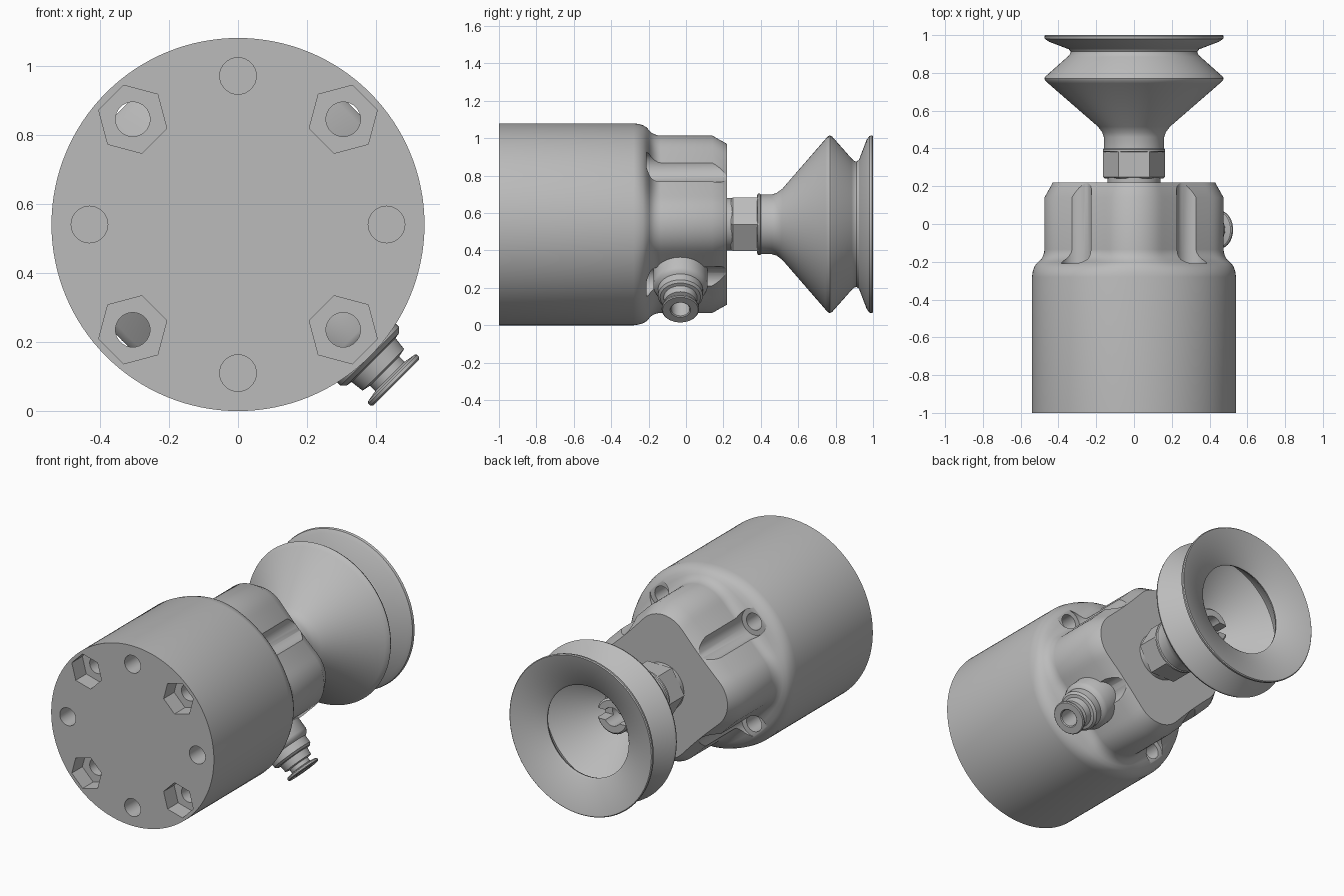
import bpy, bmesh
from math import sin, cos, tan, pi, sqrt, radians
from mathutils import Vector

cube = bpy.data.objects.get("Cube")
if cube:
    bpy.data.objects.remove(cube)

grey = bpy.data.materials.new("light grey")
grey.use_nodes = True
colour = (0.5, 0.5, 0.5, 1)
grey.diffuse_color = colour
grey.node_tree.nodes["Principled BSDF"].inputs["Base Color"].default_value = colour

CENTRE = Vector((0, 0, 0.54))
X, Y, Z = Vector((1, 0, 0)), Vector((0, 1, 0)), Vector((0, 0, 1))


def loft(name, sections, sides=64, frame=(X, Z, Y), origin=CENTRE, turn=0.0):
    """Skin rings of (radius or radius function, distance along axis), capped at both ends."""
    u, v, w = frame
    bm = bmesh.new()
    rings = []
    for radius, along in sections:
        ring = []
        for i in range(sides):
            a = turn + 2 * pi * i / sides
            r = radius(a) if callable(radius) else radius
            ring.append(bm.verts.new(origin + u * r * cos(a) + v * r * sin(a) + w * along))
        rings.append(ring)
    for low, high in zip(rings, rings[1:]):
        for i in range(sides):
            j = (i + 1) % sides
            bm.faces.new((low[i], low[j], high[j], high[i]))
    bm.faces.new(rings[0])
    bm.faces.new(rings[-1])
    bmesh.ops.recalc_face_normals(bm, faces=bm.faces)
    mesh = bpy.data.meshes.new(name)
    bm.to_mesh(mesh)
    bm.free()
    mesh.materials.append(grey)
    obj = bpy.data.objects.new(name, mesh)
    bpy.context.collection.objects.link(obj)
    return obj


def activate(obj):
    bpy.ops.object.select_all(action='DESELECT')
    obj.select_set(True)
    bpy.context.view_layer.objects.active = obj


def cut(obj, cutter):
    activate(obj)
    mod = obj.modifiers.new("cut", 'BOOLEAN')
    mod.operation = 'DIFFERENCE'
    mod.solver = 'EXACT'
    mod.object = cutter
    bpy.ops.object.modifier_apply(modifier=mod.name)
    bpy.data.objects.remove(cutter)


def smooth(obj, degrees=30):
    activate(obj)
    bpy.ops.object.shade_smooth_by_angle(angle=radians(degrees))


def rounded_diamond(a, corner=0.2, flat=0.394):
    """Distance to a square with round corners that stands on one corner."""
    h = flat - corner
    p = abs((a % (pi / 2)) - pi / 4)
    if tan(p) * flat <= h:
        return flat / cos(p)
    b = h * (cos(p) + sin(p))
    return b + sqrt(b * b - 2 * h * h + corner * corner)


def blend(t):
    return lambda a: 0.54 * t + rounded_diamond(a) * (1 - t)


# Housing: round base that flows into the diamond-shaped head
shoulder = [(1, -0.28), (0.95, -0.255), (0.84, -0.23), (0.68, -0.212), (0.45, -0.198),
            (0.25, -0.186), (0.1, -0.168), (0.02, -0.15), (0, -0.135)]
housing = loft("housing", [(0.54, -1)] + [(blend(t), y) for t, y in shoulder]
               + [(rounded_diamond, 0.14), (lambda a: rounded_diamond(a) - 0.045, 0.22)], 128)

# Screw holes, nut recesses and head pockets on the diagonals; blind holes between
for k in range(4):
    a = k * pi / 2
    spot = CENTRE + 0.43 * (X * cos(a) + Z * sin(a))
    cut(housing, loft("blind_hole", [(0.053, -1.1), (0.053, -0.8)], 32, origin=spot))
    d = a + pi / 4
    spot = CENTRE + 0.431 * (X * cos(d) + Z * sin(d))
    cut(housing, loft("head_pocket", [(0.08, -0.21), (0.08, 0.3)], 40, origin=spot))
    cut(housing, loft("nut_recess", [(0.102, -1.1), (0.102, -0.9)], 6, origin=spot, turn=d + pi / 6))
    cut(housing, loft("screw_hole", [(0.05, -1.05), (0.05, -0.12)], 32, origin=spot))
smooth(housing)

# Stem between housing and cup
smooth(loft("stem_collar", [(0.14, 0.2), (0.14, 0.26)]))
loft("stem_hex_nut", [(0.152, 0.24), (0.165, 0.25), (0.165, 0.39)], 6)

# Bellows suction cup, outside then inside
cup = [(0.155, 0.38), (0.165, 0.385), (0.165, 0.395), (0.16, 0.4), (0.16, 0.46), (0.168, 0.485),
       (0.19, 0.515), (0.455, 0.745), (0.471, 0.76), (0.475, 0.77), (0.468, 0.782),
       (0.352, 0.885), (0.338, 0.9), (0.335, 0.912), (0.345, 0.925), (0.45, 0.965),
       (0.472, 0.98), (0.475, 0.995), (0.47, 1.0), (0.458, 0.997), (0.28, 0.937), (0.27, 0.928),
       (0.275, 0.915), (0.39, 0.79), (0.395, 0.77), (0.38, 0.75), (0.15, 0.55)]
smooth(loft("suction_cup", cup, 96))

# Slotted fitting inside the cup
fitting = loft("inner_fitting", [(0.105, 0.53), (0.105, 0.69), (0.095, 0.7),
                                 (0.055, 0.7), (0.055, 0.56)], 48)
bpy.ops.mesh.primitive_cube_add(size=1, location=CENTRE + Y * 0.69)
slot = bpy.context.object
slot.scale = (0.3, 0.14, 0.06)
cut(fitting, slot)
smooth(fitting)

# Angled hose port on the lower side
s = sqrt(0.5)
port = [(0.145, 0.34), (0.145, 0.465), (0.135, 0.485), (0.12, 0.495), (0.12, 0.54), (0.108, 0.552),
        (0.09, 0.555), (0.085, 0.595), (0.06, 0.6), (0.06, 0.622), (0.095, 0.628), (0.1, 0.633),
        (0.1, 0.642), (0.095, 0.647), (0.055, 0.647), (0.05, 0.642), (0.05, 0.5)]
smooth(loft("hose_port", port, 48, (Y, Vector((s, 0, s)), Vector((s, 0, -s))), CENTRE - Y * 0.03))
